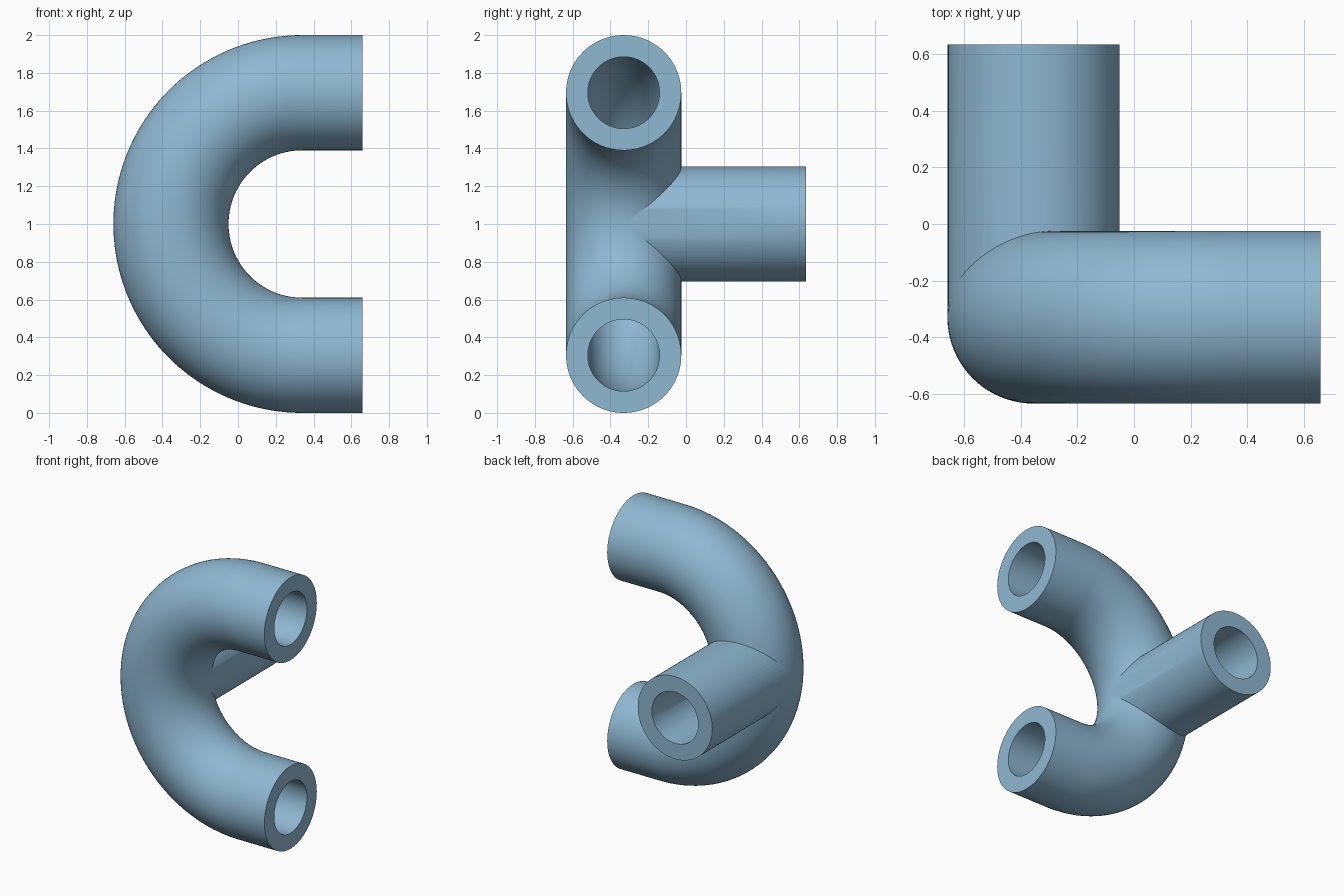
import bpy
import bmesh
import math
from mathutils import Vector

if "Cube" in bpy.data.objects:
    bpy.data.objects.remove(bpy.data.objects["Cube"])

OUTER, BORE = 0.305, 0.19      # pipe radii
BEND = 0.695                   # bend radius of the centre line
CX, CY, CZ = 0.34, -0.33, 1.0  # centre of the bend
END_X, END_Y = 0.66, 0.635     # open ends
SIDES, STEPS = 80, 80

blue = bpy.data.materials.new("steel blue")
blue.diffuse_color = (0.275, 0.479, 0.644, 1)
blue.use_nodes = True
blue.node_tree.nodes["Principled BSDF"].inputs["Base Color"].default_value = blue.diffuse_color


def sweep(name, path, radius):
    """Capped round tube along (point, tangent, fixed side direction) stations."""
    bm = bmesh.new()
    rings = []
    for point, tangent, side in path:
        up = tangent.cross(side)
        rings.append([bm.verts.new(point + radius * (math.cos(a) * side + math.sin(a) * up))
                      for a in (2 * math.pi * i / SIDES for i in range(SIDES))])
    for r0, r1 in zip(rings, rings[1:]):
        for i in range(SIDES):
            j = (i + 1) % SIDES
            bm.faces.new((r0[i], r0[j], r1[j], r1[i]))
    bm.faces.new(rings[0])
    bm.faces.new(rings[-1])
    bmesh.ops.recalc_face_normals(bm, faces=bm.faces)
    mesh = bpy.data.meshes.new(name)
    bm.to_mesh(mesh)
    bm.free()
    mesh.materials.append(blue)
    obj = bpy.data.objects.new(name, mesh)
    bpy.context.collection.objects.link(obj)
    return obj


def u_path(extra):
    """Straight leg, half circle, straight leg."""
    side = Vector((0, 1, 0))
    path = [(Vector((END_X + extra, CY, CZ + BEND)), Vector((-1, 0, 0)), side)]
    for k in range(STEPS + 1):
        a = math.pi / 2 + math.pi * k / STEPS
        c, s = math.cos(a), math.sin(a)
        path.append((Vector((CX + BEND * c, CY, CZ + BEND * s)), Vector((-s, 0, c)), side))
    path.append((Vector((END_X + extra, CY, CZ - BEND)), Vector((1, 0, 0)), side))
    return path


def branch_path(extra):
    """Straight branch leaving the back of the bend."""
    x = CX - BEND
    return [(Vector((x, y, CZ)), Vector((0, 1, 0)), Vector((1, 0, 0)))
            for y in (CY + 0.002, END_Y + extra)]


def combine(target, tool, operation):
    mod = target.modifiers.new(operation, 'BOOLEAN')
    mod.operation = operation
    mod.solver = 'EXACT'
    mod.object = tool
    bpy.context.view_layer.objects.active = target
    bpy.ops.object.modifier_apply(modifier=mod.name)
    bpy.data.objects.remove(tool)


# Outer walls joined, then both bores cut through
pipe = sweep("pipe_fitting", u_path(0), OUTER)
combine(pipe, sweep("branch", branch_path(0), OUTER - 0.001), 'UNION')
combine(pipe, sweep("bend_bore", u_path(0.1), BORE), 'DIFFERENCE')
combine(pipe, sweep("branch_bore", branch_path(0.1), BORE - 0.001), 'DIFFERENCE')

bpy.ops.object.select_all(action='DESELECT')
pipe.select_set(True)
bpy.context.view_layer.objects.active = pipe
bpy.ops.object.shade_smooth_by_angle(angle=math.radians(30))
